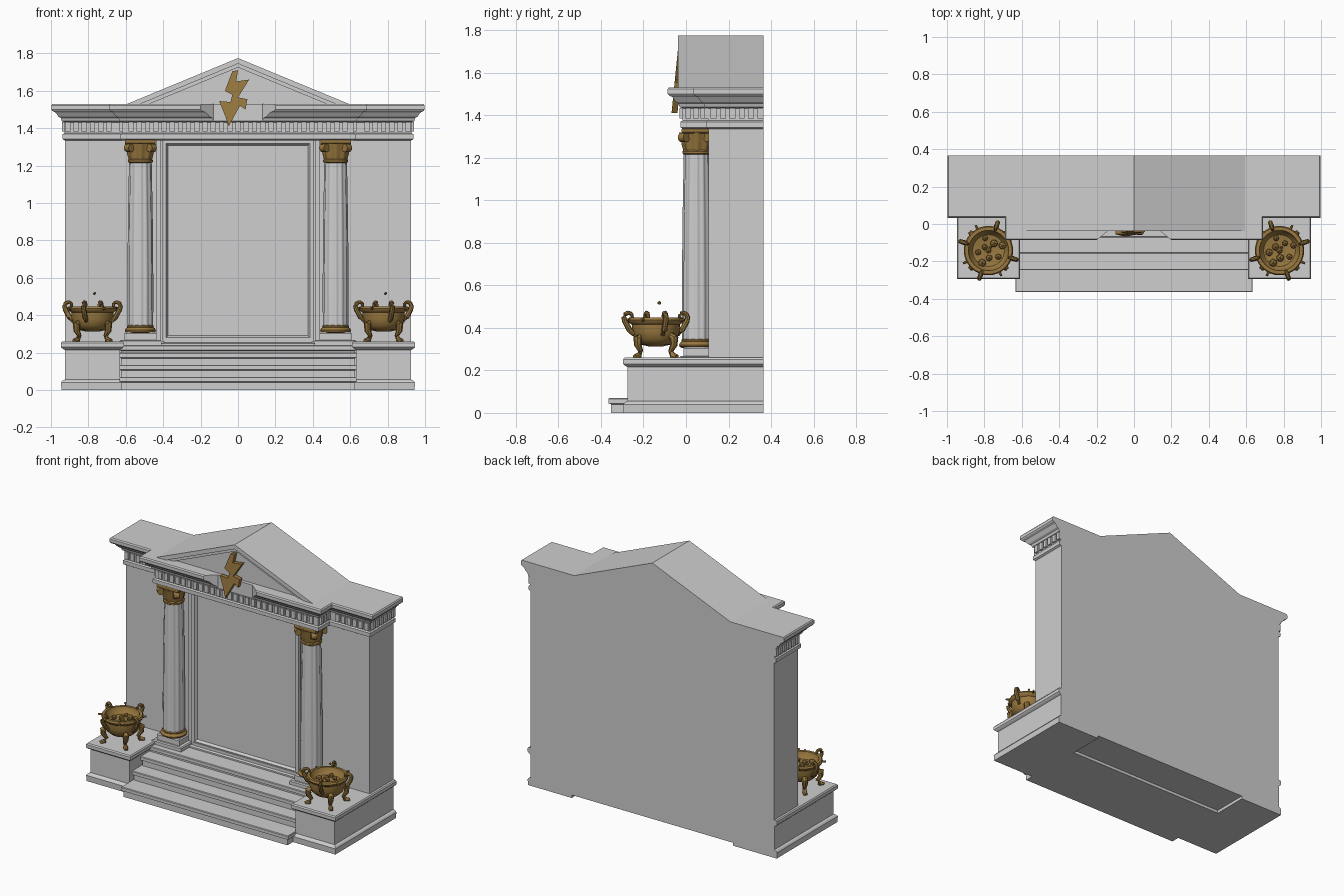
import bpy, bmesh, random
from math import sin, cos, pi, radians
from mathutils import Vector, Matrix

random.seed(4)
if "Cube" in bpy.data.objects:
    bpy.data.objects.remove(bpy.data.objects["Cube"])
BACK = 0.365


def material(name, rgb):
    m = bpy.data.materials.new(name)
    m.use_nodes = True
    m.diffuse_color = (*rgb, 1)
    bsdf = m.node_tree.nodes["Principled BSDF"]
    bsdf.inputs["Base Color"].default_value = (*rgb, 1)
    bsdf.inputs["Roughness"].default_value = 0.7
    return m


STONE = material("pale stone", (0.62, 0.62, 0.62))
GOLD = material("old gold", (0.32, 0.19, 0.05))


def finish(name, bm, mat, smooth=False):
    bmesh.ops.recalc_face_normals(bm, faces=bm.faces)
    me = bpy.data.meshes.new(name)
    bm.to_mesh(me)
    bm.free()
    ob = bpy.data.objects.new(name, me)
    bpy.context.collection.objects.link(ob)
    me.materials.append(mat)
    if smooth:
        bpy.ops.object.select_all(action='DESELECT')
        ob.select_set(True)
        bpy.context.view_layer.objects.active = ob
        bpy.ops.object.shade_smooth_by_angle(angle=radians(40))
    return ob


def skin(bm, rings):
    """Join rings of equal size and cap both ends."""
    loops = [[bm.verts.new(p) for p in r] for r in rings]
    n = len(loops[0])
    for a, b in zip(loops, loops[1:]):
        for i in range(n):
            bm.faces.new((a[i], a[(i + 1) % n], b[(i + 1) % n], b[i]))
    bm.faces.new(loops[0][::-1])
    bm.faces.new(loops[-1])


def block(name, x0, x1, y0, y1, profile, mat=STONE, back=0):
    """Rectangular block whose sides follow a (swell, height) profile."""
    bm = bmesh.new()
    skin(bm, [[(x0 - o, y0 - o, z), (x1 + o, y0 - o, z),
               (x1 + o, y1 + o * back, z), (x0 - o, y1 + o * back, z)] for o, z in profile])
    return finish(name, bm, mat)


def lathe(bm, profile, cx, cy, sides=32, flute=0, flutes=12):
    skin(bm, [[(cx + (r + flute * cos(flutes * a)) * cos(a),
                cy + (r + flute * cos(flutes * a)) * sin(a), z)
               for a in (2 * pi * i / sides for i in range(sides))] for r, z in profile])


def tube(bm, pts, radii, sides=8):
    rings = []
    for i, p in enumerate(pts):
        d = (pts[min(i + 1, len(pts) - 1)] - pts[max(i - 1, 0)]).normalized()
        side = d.cross(Vector((0.3, 0.2, 1)) if abs(d.z) < 0.8 else Vector((0, 1, 0))).normalized()
        up = d.cross(side)
        rings.append([p + radii[i] * (side * cos(t) + up * sin(t))
                      for t in (2 * pi * k / sides for k in range(sides))])
    skin(bm, rings)


def prism(name, outline, y0, y1, mat, lean=0):
    """Extrude an x-z outline along y, optionally leaning back with height."""
    bm = bmesh.new()
    skin(bm, [[(x, y + lean * (z - 1.41), z) for x, z in outline] for y in (y0, y1)])
    return finish(name, bm, mat)


# Wall body and the panel between the columns
block("wall", -0.925, 0.925, 0.105, BACK, [(0, 0.02), (0, 1.36)])
bm = bmesh.new()
bmesh.ops.create_cube(bm, size=1, matrix=Matrix.Translation((0, 0.1, 0.8)) @ Matrix.Diagonal((0.81, 0.05, 1.08, 1)))
front = [f for f in bm.faces if f.normal.y < -0.9]
bmesh.ops.inset_region(bm, faces=front, thickness=0.03)
bmesh.ops.inset_region(bm, faces=front, thickness=0.014, depth=-0.018)
finish("door_panel", bm, STONE)
for s in (-1, 1):
    block("panel_jamb", s * 0.425 - 0.012, s * 0.425 + 0.012, 0.088, 0.11, [(0, 0.26), (0, 1.345)])
block("panel_sill", -0.41, 0.41, 0.055, 0.11, [(0, 0.23), (0, 0.25), (-0.015, 0.255), (-0.015, 0.275)])

# Steps, each with a small nosing
for i, (half, y, z0, z1) in enumerate([(0.622, -0.352, 0, 0.07), (0.625, -0.235, 0.06, 0.135),
                                       (0.625, -0.145, 0.125, 0.2), (0.625, -0.06, 0.19, 0.24)]):
    block(f"step_{i + 1}", -half, half, y, 0.12,
          [(0, z0), (0, z1 - 0.03), (0.012, z1 - 0.025), (0.012, z1 - 0.004), (0.008, z1)])

# Side pedestals running to the back wall
PEDESTAL = [(0.018, 0), (0.02, 0.04), (0.012, 0.05), (0, 0.056), (0, 0.215), (0.012, 0.222),
            (0.02, 0.23), (0.02, 0.252), (0.014, 0.26)]
for s in (-1, 1):
    a, b = sorted((s * 0.63, s * 0.926))
    block("pedestal", a, b, -0.275, BACK, PEDESTAL)

# Entablature: wide rear part and projecting centre with one shared moulding
CORNICE = [(0, 1.335), (0.012, 1.342), (0.012, 1.368), (0.002, 1.374), (0.002, 1.432), (0.016, 1.438),
           (0.022, 1.455), (0.034, 1.462), (0.05, 1.485), (0.066, 1.492), (0.072, 1.5), (0.072, 1.522),
           (0.066, 1.53)]
block("rear_entablature", -0.926, 0.926, 0.105, BACK, CORNICE)
centre = block("centre_entablature", -0.618, 0.618, -0.014, 0.3, CORNICE)

# Notch in the centre cornice behind the emblem
bm = bmesh.new()
skin(bm, [[(-0.23, -0.11, z), (0.23, -0.11, z), (0.13, -0.03, z), (-0.13, -0.03, z)] for z in (1.44, 1.6)])
notch = finish("notch_cutter", bm, STONE)
notch.hide_render = True
notch.hide_set(True)
cut = centre.modifiers.new("notch", 'BOOLEAN')
cut.operation, cut.object, cut.solver = 'DIFFERENCE', notch, 'EXACT'

# Dentils along the centre front, wing fronts and wing sides
bm = bmesh.new()


def dentil(x, y, sx, sy):
    bmesh.ops.create_cube(bm, size=1, matrix=Matrix.Translation((x, y, 1.408)) @ Matrix.Diagonal((sx, sy, 0.05, 1)))


for i in range(27):
    dentil(-0.572 + i * 0.044, -0.018, 0.028, 0.024)
for s in (-1, 1):
    for i in range(6):
        dentil(s * (0.69 + i * 0.044), 0.1, 0.028, 0.024)
        dentil(s * 0.93, 0.13 + i * 0.044, 0.024, 0.028)
    for i in range(3):
        dentil(s * 0.622, 0.01 + i * 0.036, 0.024, 0.026)
finish("dentils", bm, STONE)

# Gable: recessed solid, raking mouldings at the front
prism("gable", [(-0.6, 1.522), (0.6, 1.522), (0, 1.77)], -0.006, BACK, STONE)
for drop, thick, y in [(0, 0.03, -0.037), (0.028, 0.022, -0.024)]:
    t = drop + thick
    prism("gable_rake", [(-0.605 + drop * 2.4, 1.525), (0, 1.775 - drop), (0.605 - drop * 2.4, 1.525),
                         (0.605 - t * 2.4, 1.525), (0, 1.775 - t), (-0.605 + t * 2.4, 1.525)], y, 0.0, STONE)
prism("gable_roof", [(-0.605, 1.525), (0, 1.775), (0.605, 1.525)], -0.005, BACK, STONE)

# Lightning emblem
BOLT = [(-0.03, 1.705), (0, 1.71), (-0.01, 1.65), (0.06, 1.66), (0, 1.565), (0.05, 1.555), (0.04, 1.5),
        (0.01, 1.52), (-0.05, 1.41), (-0.07, 1.47), (-0.1, 1.545), (-0.04, 1.54), (-0.03, 1.58), (-0.07, 1.6)]
prism("lightning_emblem", BOLT, -0.068, -0.04, GOLD, lean=0.1)

# Columns with gold base rings and capitals
CY = 0.05
for s in (-1, 1):
    cx = s * 0.522
    block("column_plinth", cx - 0.112, cx + 0.112, -0.03, 0.11, [(0, 0.23), (0, 0.262), (-0.006, 0.268)])
    block("column_block", cx - 0.085, cx + 0.085, -0.012, 0.11, [(0, 0.26), (0, 0.302), (-0.006, 0.31)])
    bm = bmesh.new()
    lathe(bm, [(0.066, 0.33), (0.067, 0.55), (0.064, 0.9), (0.058, 1.23)], cx, CY, 72, 0.0025)
    finish("column_shaft", bm, STONE, True)
    bm = bmesh.new()
    lathe(bm, [(0.07, 0.305), (0.08, 0.311), (0.083, 0.32), (0.078, 0.33), (0.07, 0.335), (0.072, 0.342),
               (0.066, 0.348)], cx, CY)
    finish("column_base", bm, GOLD, True)
    bm = bmesh.new()
    lathe(bm, [(0.06, 1.215), (0.067, 1.22), (0.067, 1.23), (0.06, 1.236)], cx, CY)
    lathe(bm, [(0.058, 1.23), (0.066, 1.26), (0.07, 1.285), (0.078, 1.318)], cx, CY, 48, 0.004, 8)
    for k in range(4):
        a = pi / 4 + k * pi / 2
        out = Vector((cos(a), sin(a), 0))
        c = Vector((cx, CY, 1.295)) + out * 0.085
        axis = Vector((-out.y, out.x, 0))
        tube(bm, [c - axis * 0.018, c + axis * 0.018], [0.022, 0.022], 12)
    finish("column_capital", bm, GOLD, True)
    block("capital_abacus", cx - 0.082, cx + 0.082, CY - 0.07, CY + 0.06,
          [(-0.006, 1.314), (0, 1.32), (0, 1.334), (-0.004, 1.34)], GOLD)

# Braziers: hollow bowl, bent legs, scroll handles, pegs and coals
BOWL = [(0.03, 0.312), (0.075, 0.322), (0.1, 0.345), (0.112, 0.38), (0.113, 0.415), (0.128, 0.425),
        (0.132, 0.437), (0.126, 0.448), (0.108, 0.448), (0.102, 0.425), (0.085, 0.405), (0.03, 0.396)]
for s in (-1, 1):
    hub = Vector((s * 0.778, -0.142, 0))

    def at(angle, r, z):
        return hub + Vector((r * cos(angle), r * sin(angle), z))

    bm = bmesh.new()
    lathe(bm, BOWL, hub.x, hub.y)
    finish("brazier_bowl", bm, GOLD, True)
    bm = bmesh.new()
    for k in range(4):
        a = pi / 4 + k * pi / 2
        tube(bm, [at(a, r, z) for r, z in [(0.09, 0.375), (0.122, 0.35), (0.12, 0.32), (0.1, 0.29),
                                           (0.112, 0.27), (0.14, 0.262)]],
             [0.014, 0.021, 0.017, 0.012, 0.015, 0.012])
    finish("brazier_legs", bm, GOLD, True)
    bm = bmesh.new()
    for k in range(4):
        a = radians(18 * s) + k * pi / 2
        curl = [at(a, 0.108, 0.37), at(a, 0.13, 0.39)]
        curl += [at(a, 0.132 + q * cos(t), 0.45 + q * sin(t)) for q, t in
                 ((0.028 - 0.0022 * j, -0.7 + j * 0.65) for j in range(9))]
        tube(bm, curl, [0.012, 0.014] + [0.013 - 0.0008 * j for j in range(9)])
        b = a + pi / 4
        tube(bm, [at(b, 0.12, 0.436), at(b, 0.152, 0.438)], [0.009, 0.006])
    finish("brazier_scrolls", bm, GOLD, True)
    bm = bmesh.new()
    for k in range(9):
        p = at(k * 2.4, 0.028 * k ** 0.5, 0.405 + random.uniform(0, 0.012))
        bmesh.ops.create_icosphere(bm, subdivisions=1, radius=random.uniform(0.016, 0.024),
                                   matrix=Matrix.Translation(p))
    bmesh.ops.create_icosphere(bm, subdivisions=1, radius=0.009, matrix=Matrix.Translation(at(1, 0.02, 0.517)))
    finish("brazier_coals", bm, GOLD)
